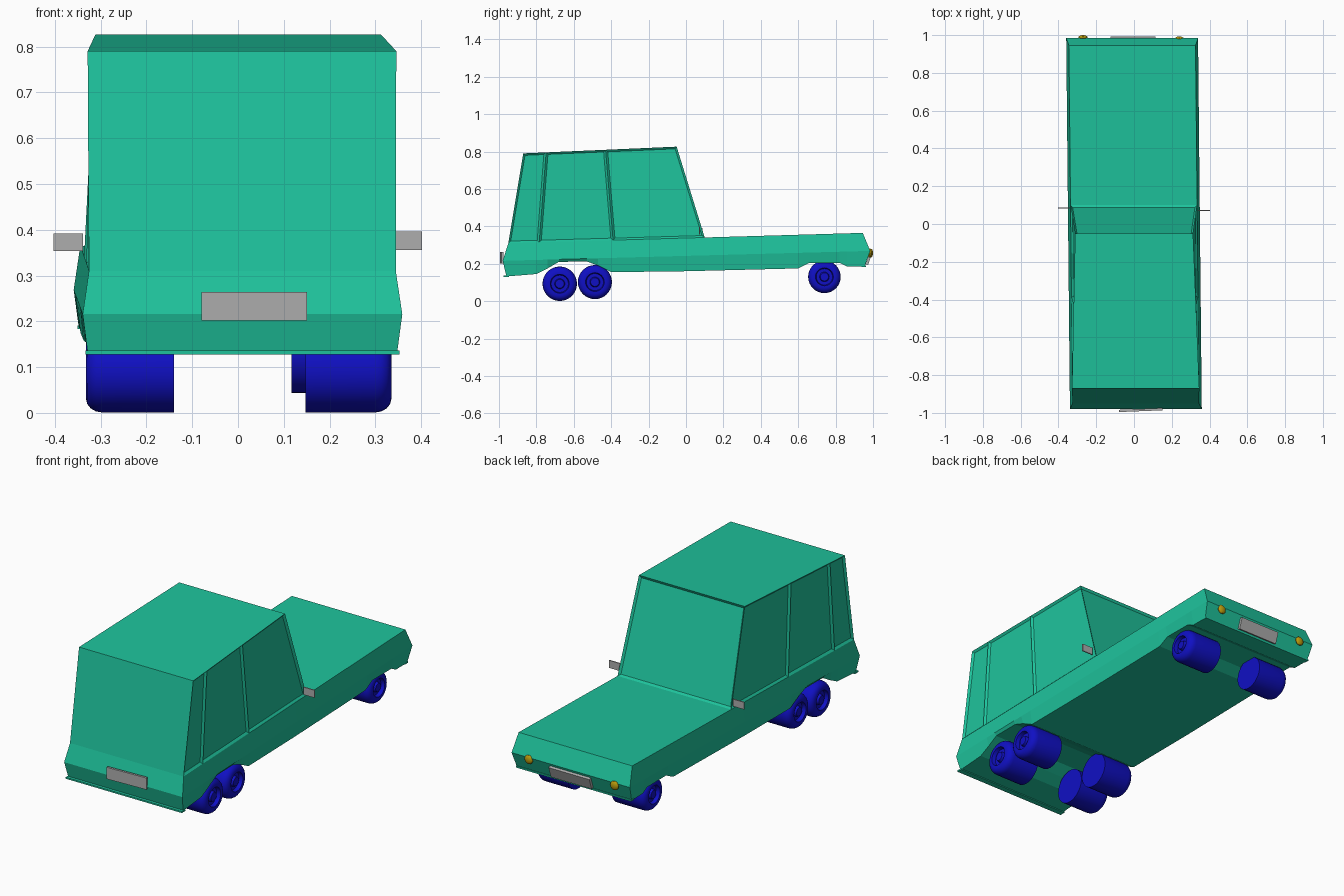
import bpy, bmesh
from math import pi, cos, sin, atan2
from mathutils import Matrix, Vector

cube = bpy.data.objects.get("Cube")
if cube:
    bpy.data.objects.remove(cube, do_unlink=True)


def material(name, rgb):
    m = bpy.data.materials.new(name)
    m.use_nodes = True
    m.diffuse_color = (*rgb, 1)
    m.node_tree.nodes["Principled BSDF"].inputs["Base Color"].default_value = (*rgb, 1)
    return m


paint = material("teal_paint", (0.013, 0.54, 0.33))
rubber = material("blue_wheel", (0.005, 0.005, 0.55))
metal = material("grey_metal", (0.42, 0.42, 0.42))
amber = material("amber_lamp", (0.5, 0.33, 0.004))


def finish(bm, name, mat, smooth=False):
    bmesh.ops.recalc_face_normals(bm, faces=bm.faces)
    me = bpy.data.meshes.new(name)
    bm.to_mesh(me)
    bm.free()
    ob = bpy.data.objects.new(name, me)
    bpy.context.collection.objects.link(ob)
    me.materials.append(mat)
    if smooth:
        bpy.ops.object.select_all(action='DESELECT')
        ob.select_set(True)
        bpy.context.view_layer.objects.active = ob
        bpy.ops.object.shade_smooth_by_angle(angle=pi / 6)
    return ob


def box(name, center, size, mat, tilt=0, yaw=0):
    bm = bmesh.new()
    bmesh.ops.create_cube(bm, size=1, matrix=Matrix.Diagonal((*size, 1)))
    turn = Matrix.Rotation(yaw, 4, 'Z') @ Matrix.Rotation(tilt, 4, 'X')
    bm.transform(Matrix.Translation(center) @ turn)
    return finish(bm, name, mat)


# The whole shell is slightly skewed sideways along its length
def shell_point(bm, half, y, z):
    return bm.verts.new((half - 0.01 * y, y, z))


def shoulder_z(y):
    return 0.31 + 0.029 * (y + 0.95)


# Lower hull: cross-sections strung along the underside with wheel arches
underside = [(-0.96, 0.132), (-0.80, 0.145), (-0.74, 0.175), (-0.68, 0.21), (-0.53, 0.212),
             (-0.47, 0.19), (-0.40, 0.155), (0.0, 0.16), (0.60, 0.175), (0.66, 0.205),
             (0.82, 0.205), (0.86, 0.185), (0.955, 0.185)]
bm = bmesh.new()
sections = []
for i, (y, z) in enumerate(underside):
    belt, top = y, y
    if i == 0:
        belt, top = -0.98, -0.95
    elif i == len(underside) - 1:
        belt, top = 0.985, 0.945
    half = [(0.338, y, z), (0.349, belt, 0.242 + 0.027 * belt), (0.335, top, shoulder_z(top))]
    ring = [shell_point(bm, *p) for p in half]
    ring += [shell_point(bm, -x, py, pz) for x, py, pz in reversed(half)]
    sections.append(ring)
for a, b in zip(sections, sections[1:]):
    for k in range(6):
        n = (k + 1) % 6
        bm.faces.new((a[k], a[n], b[n], b[k]))
for ring in (sections[0], sections[-1]):
    bm.faces.new(ring[0:2] + ring[4:6])
    bm.faces.new(ring[1:5])
finish(bm, "lower_body", paint)


# Cabin: window quads inset into recessed panes
def cabin_posts(bm, sign, pillars):
    low, high = [], []
    for yb, yt in pillars:
        t = (yt + 0.87) / 0.82
        low.append(shell_point(bm, sign * 0.335, yb, shoulder_z(yb)))
        high.append(shell_point(bm, sign * (0.337 - 0.025 * t), yt, 0.79 + 0.036 * t))
    return low, high


pillars = [(-0.95, -0.87), (-0.785, -0.748), (-0.39, -0.43), (0.10, -0.05)]
bm = bmesh.new()
low_r, high_r = cabin_posts(bm, 1, pillars)
low_l, high_l = cabin_posts(bm, -1, pillars)
panes = []
for low, high in ((low_r, high_r), (low_l, high_l)):
    for i in range(3):
        panes.append(bm.faces.new((low[i], low[i + 1], high[i + 1], high[i])))
panes.append(bm.faces.new((low_r[-1], low_l[-1], high_l[-1], high_r[-1])))
bm.faces.new((low_r[0], low_l[0], high_l[0], high_r[0]))
bm.faces.new(high_r + high_l[::-1])
bm.faces.new(low_r + low_l[::-1])
bmesh.ops.recalc_face_normals(bm, faces=bm.faces)
bmesh.ops.inset_individual(bm, faces=panes, thickness=0.011, depth=-0.01, use_even_offset=True)
finish(bm, "cabin", paint)

# Thin lips under both bumpers
box("front_lip", (0.01, -0.962, 0.132), (0.685, 0.03, 0.008), paint)
box("rear_lip", (-0.01, 0.95, 0.187), (0.68, 0.025, 0.008), paint)


# Wheels: lathed tyre with rounded shoulder, dished rim and hub
def wheel(name, inner, outer, y, z, r):
    d = 1 if outer > inner else -1
    w = abs(outer - inner)
    profile = [(0, 0), (0, r), (w - 0.035, r)]
    profile += [(w - 0.035 + 0.035 * sin(a), r - 0.03 + 0.03 * cos(a))
                for a in (pi / 8, pi / 4, 3 * pi / 8, pi / 2)]
    profile += [(w, r * 0.55), (w - 0.02, r * 0.5), (w - 0.02, r * 0.3),
                (w - 0.005, r * 0.25), (w - 0.005, 0)]
    bm = bmesh.new()
    verts = [bm.verts.new((inner + d * x, y, z + rad)) for x, rad in profile]
    edges = [bm.edges.new(pair) for pair in zip(verts, verts[1:])]
    bmesh.ops.spin(bm, geom=verts + edges, cent=(0, y, z), axis=(1, 0, 0),
                   angle=2 * pi, steps=32)
    bmesh.ops.remove_doubles(bm, verts=bm.verts, dist=0.0001)
    finish(bm, name, rubber, smooth=True)


axles = {"front": (-0.675, 0.093, 0.092, 0.0), "middle": (-0.487, 0.102, 0.091, 0.0),
         "rear": (0.74, 0.13, 0.087, -0.03)}
for name, (y, z, r, shift) in axles.items():
    wheel(name + "_wheel_left", 0.147 + shift, 0.335 + shift * 0.7, y, z, r)
    wheel(name + "_wheel_right", -0.14, -0.332, y, z, r)

# Side mirrors, plates and lamps
box("mirror_left", (0.37, 0.072, 0.376), (0.064, 0.006, 0.04), metal)
box("mirror_right", (-0.371, 0.085, 0.373), (0.064, 0.006, 0.038), metal)
box("front_plate", (0.035, -0.985, 0.233), (0.23, 0.012, 0.062), metal, yaw=0.04)
box("rear_plate", (-0.005, 0.977, 0.225), (0.24, 0.014, 0.062), metal,
    tilt=-atan2(0.03, 0.085))
for name, x, y in (("left", 0.24, 0.981), ("right", -0.27, 0.988)):
    bm = bmesh.new()
    bmesh.ops.create_uvsphere(bm, u_segments=16, v_segments=8, radius=1)
    bm.transform(Matrix.Translation(Vector((x, y, 0.257))) @ Matrix.Diagonal((0.024, 0.012, 0.024, 1)))
    finish(bm, "lamp_" + name, amber, smooth=True)
